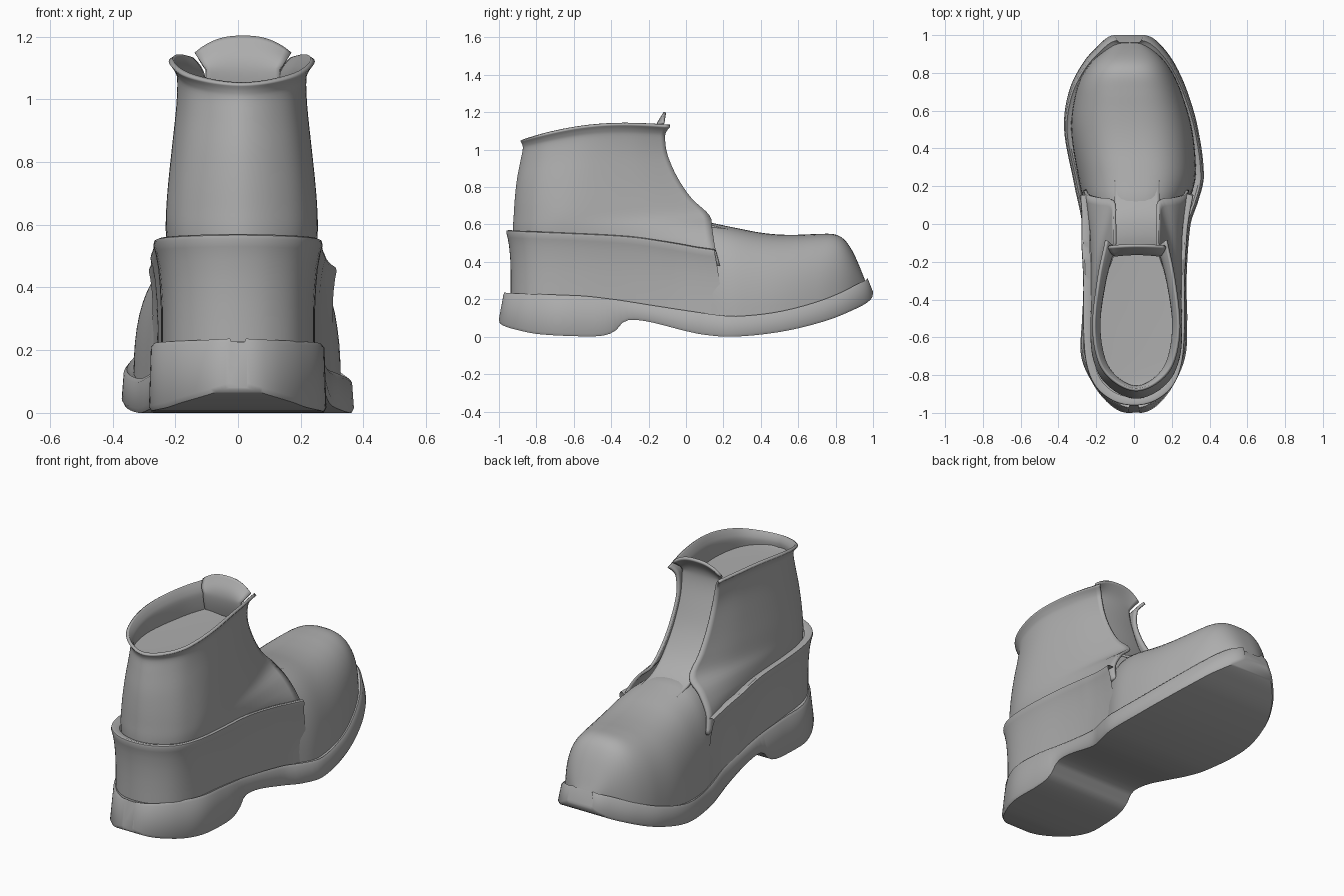
import bpy, bmesh, math

if "Cube" in bpy.data.objects:
    bpy.data.objects.remove(bpy.data.objects["Cube"])

grey = bpy.data.materials.new("plain grey")
grey.diffuse_color = (0.42, 0.42, 0.42, 1)
grey.use_nodes = True
grey.node_tree.nodes["Principled BSDF"].inputs["Base Color"].default_value = grey.diffuse_color


def spline(pts, t):
    """Smooth 1D interpolation through sorted (t, value) pairs."""
    if t <= pts[0][0]:
        return pts[0][1]
    if t >= pts[-1][0]:
        return pts[-1][1]
    i = max(k for k in range(len(pts) - 1) if pts[k][0] <= t)

    def slope(k):
        a, b = pts[max(k - 1, 0)], pts[min(k + 1, len(pts) - 1)]
        return (b[1] - a[1]) / (b[0] - a[0])
    (t0, v0), (t1, v1) = pts[i], pts[i + 1]
    h = t1 - t0
    u = (t - t0) / h
    return ((2*u**3 - 3*u**2 + 1) * v0 + (u**3 - 2*u**2 + u) * h * slope(i)
            + (3*u**2 - 2*u**3) * v1 + (u**3 - u**2) * h * slope(i + 1))


def theta(y):
    return math.acos(max(-1, min(1, -y)))


def along(table):
    """Function of y, interpolated so that rounded ends stay round."""
    pts = [(theta(y), v) for y, v in table]
    return lambda y: spline(pts, theta(y))


def path(pts, n):
    xs = [(i, p[0]) for i, p in enumerate(pts)]
    ys = [(i, p[1]) for i, p in enumerate(pts)]
    m = len(pts) - 1
    return [(spline(xs, m*i/n), spline(ys, m*i/n)) for i in range(n + 1)]


def build(name, rows, closed=False, caps=False, thick=0, offset=-1):
    bm = bmesh.new()
    grid = [[bm.verts.new(p) for p in r] for r in rows]
    n = len(grid[0])
    for a, b in zip(grid, grid[1:]):
        for c in range(n if closed else n - 1):
            d = (c + 1) % n
            bm.faces.new((a[c], a[d], b[d], b[c]))
    if caps:
        bm.faces.new(grid[0])
        bm.faces.new(grid[-1])
        bmesh.ops.recalc_face_normals(bm, faces=bm.faces[:])
    me = bpy.data.meshes.new(name)
    bm.to_mesh(me)
    bm.free()
    ob = bpy.data.objects.new(name, me)
    bpy.context.collection.objects.link(ob)
    me.materials.append(grey)
    bpy.ops.object.select_all(action='DESELECT')
    ob.select_set(True)
    bpy.context.view_layer.objects.active = ob
    bpy.ops.object.shade_smooth_by_angle(angle=math.radians(40))
    if thick:
        mod = ob.modifiers.new("thickness", 'SOLIDIFY')
        mod.thickness, mod.offset = thick, offset
    return ob


# Sole: outline, underside and top edge as functions of y
sole_l = along([(-1, -.03), (-.95, -.135), (-.85, -.215), (-.7, -.28), (-.5, -.275), (-.3, -.265),
                (0, -.275), (.2, -.315), (.5, -.37), (.7, -.345), (.85, -.272), (.95, -.185), (1, -.1)])
sole_r = along([(-1, .03), (-.95, .135), (-.85, .21), (-.7, .272), (-.5, .282), (-.3, .278),
                (0, .3), (.12, .34), (.25, .37), (.5, .34), (.7, .283), (.85, .215), (.95, .14), (1, .05)])
sole_bottom = along([(-1, .08), (-.9, .035), (-.8, .015), (-.6, .003), (-.45, .005), (-.38, .03), (-.34, .075),
                     (-.3, .09), (-.2, .08), (0, .03), (.1, .01), (.25, 0), (.5, .025), (.75, .085),
                     (.9, .145), (1, .225)])
sole_top = along([(-1, .237), (-.6, .22), (-.4, .2), (-.2, .17), (0, .14), (.2, .113), (.3, .11),
                  (.5, .132), (.7, .18), (.85, .235), (.95, .285), (1, .312)])

rows = []
N = 90
for i in range(N + 1):
    y = -math.cos(math.pi * i / N)
    l, r, b, t = sole_l(y), sole_r(y), sole_bottom(y), sole_top(y)
    e = min(1, (r - l) / .2)          # shrink the edge rounding at the narrow ends
    yt = y * .976
    right = [(.028, yt * .985, t - .01), (.016, yt * .995, t), (.006, yt, t - .012),
             (0, y, b + .015), (.008, y * .998, b)]
    rows.append([(l + e * o, yy, z) for o, yy, z in right[::-1]] + [(r - e * o, yy, z) for o, yy, z in right])
build("sole", rows, closed=True, caps=True)

# Vamp and toe cap: arched sections along y
vamp_l = along([(-.5, -.21), (0, -.24), (.2, -.287), (.5, -.333), (.7, -.308), (.8, -.268),
                (.87, -.213), (.92, -.15), (.95, -.105), (.965, -.07)])
vamp_r = along([(-.5, .21), (0, .25), (.2, .318), (.3, .328), (.5, .308), (.7, .25), (.8, .204),
                (.87, .155), (.92, .1), (.95, .055), (.965, .03)])
vamp_top = along([(-.5, .45), (0, .6), (.13, .608), (.2, .595), (.3, .575), (.4, .556), (.5, .546), (.6, .545),
                  (.7, .549), (.79, .548), (.84, .525), (.88, .475), (.92, .395), (.95, .32), (.965, .285)])
rows = []
t0, t1 = theta(-.5), theta(.965)
for i in range(61):
    y = -math.cos(t0 + (t1 - t0) * i / 60)
    l, r, b = vamp_l(y), vamp_r(y), sole_top(y) - .04
    h, cx, w = vamp_top(y) - b, (l + r) / 2, (r - l) / 2
    row = []
    for k in range(33):
        a = math.pi * k / 32
        c, s = math.cos(a), math.sin(a)
        row.append((cx + math.copysign(abs(c) ** .76, c) * w, y, b + h * max(s, 0) ** .76))
    rows.append(row)
build("vamp_and_toe", rows, closed=True, caps=True)

# Heel counter: band wrapped round the back with a flared upper lip
half = [(.1, -.915), (.185, -.845), (.23, -.73), (.245, -.55), (.245, -.3),
        (.255, -.1), (.275, .05), (.302, .19)]
outline = path([(-x + .02 * max(0, y + .1) / .29, y) for x, y in half[::-1]] + [(0, -.937)]
               + [(x + .01 * max(0, y + .1) / .29, y) for x, y in half], 96)
counter_top = along([(-.94, .567), (-.6, .55), (-.3, .533), (-.1, .505), (.05, .48), (.19, .463)])
rows = []
for f, off in [(0, 0), (.2, 0), (.4, 0), (.6, .003), (.78, .009), (.9, .017), (.97, .024),
               (1, .022), (1.01, .012), (.98, -.02)]:
    row = []
    for i, (x, y) in enumerate(outline):
        (xa, ya), (xb, yb) = outline[max(i - 1, 0)], outline[min(i + 1, 96)]
        d = math.hypot(xb - xa, yb - ya)
        front = max(0, y + .1) / .29
        o = off - .022 * f * front
        zb = sole_top(y) - .03
        yy = y * (1.1 - .3 * f) if y > 0 else y
        row.append((x + o * (yb - ya) / d, yy - o * (xb - xa) / d, zb + f * (counter_top(y) - zb)))
    rows.append(row)
build("heel_counter", rows)


# Shaft: U-shaped rings, open at the front between the two lace flaps
def ring(zb, zf, yb, yf, w, g, bump, cx=.012):
    L = yf - yb
    h = [(.5 * w, yb + .045), (.86 * w, yb + .15), (w, yb + .34),
         (min(w * .62 + g * .38, w + .004), yb + .34 + (L - .34) * .55), (g, yf)]
    pts = path([(-x, y) for x, y in h[::-1]] + [(0, yb)] + h, 80)
    out = []
    for x, y in pts:
        u = max(0, min(1, (y - yb) / L))
        out.append((x + cx, y, zb + (zf - zb) * u + bump * math.sin(math.pi * u)))
    return out


keys = [(.43, .38, -.915, .18, .224, .28, 0), (.50, .48, -.922, .155, .234, .262, 0),
        (.58, .58, -.925, .14, .242, .2, 0), (.65, .65, -.921, .125, .241, .128, 0),
        (.74, .74, -.915, .03, .234, .122, 0), (.84, .85, -.904, -.045, .222, .12, .01),
        (.94, .97, -.885, -.098, .209, .12, .025), (1.0, 1.06, -.873, -.112, .206, .13, .037),
        (1.025, 1.095, -.875, -.105, .216, .142, .041), (1.047, 1.122, -.886, -.085, .233, .165, .043)]
cols = [[(i, k[c]) for i, k in enumerate(keys)] for c in range(7)]
steps = 4 * (len(keys) - 1)
rows = [ring(*[spline(c, i / 4) for c in cols]) for i in range(steps + 1)]
build("shaft_with_lace_flaps", rows, thick=.016)

# Closing floor inside the collar
edge = ring(.995, .995, -.865, -.15, .198, .115, 0)
mid = len(edge) // 2
rows = [[edge[mid - k], ((edge[mid - k][0] + edge[mid + k][0]) / 2, edge[mid - k][1], .985), edge[mid + k]]
        for k in range(1, mid + 1)]
build("inner_floor", rows)

# Tongue: curved sheet behind the flaps, tip curling forward and spreading
spine = path([(.24, .565), (.12, .6), (.02, .675), (-.065, .80), (-.125, .95),
              (-.155, 1.06), (-.152, 1.13), (-.112, 1.2)], 42)
rows = []
for i, (y, z) in enumerate(spine):
    t = i / 42
    tip = max(0, (t - .78) / .22)
    row = []
    for k in range(17):
        s = k / 8 - 1
        row.append((.016 + s * (.118 + .034 * tip), y - .008 * s * s, z - .055 * tip * abs(s) ** 2.5))
    rows.append(row)
build("tongue", rows, thick=.014, offset=0)
